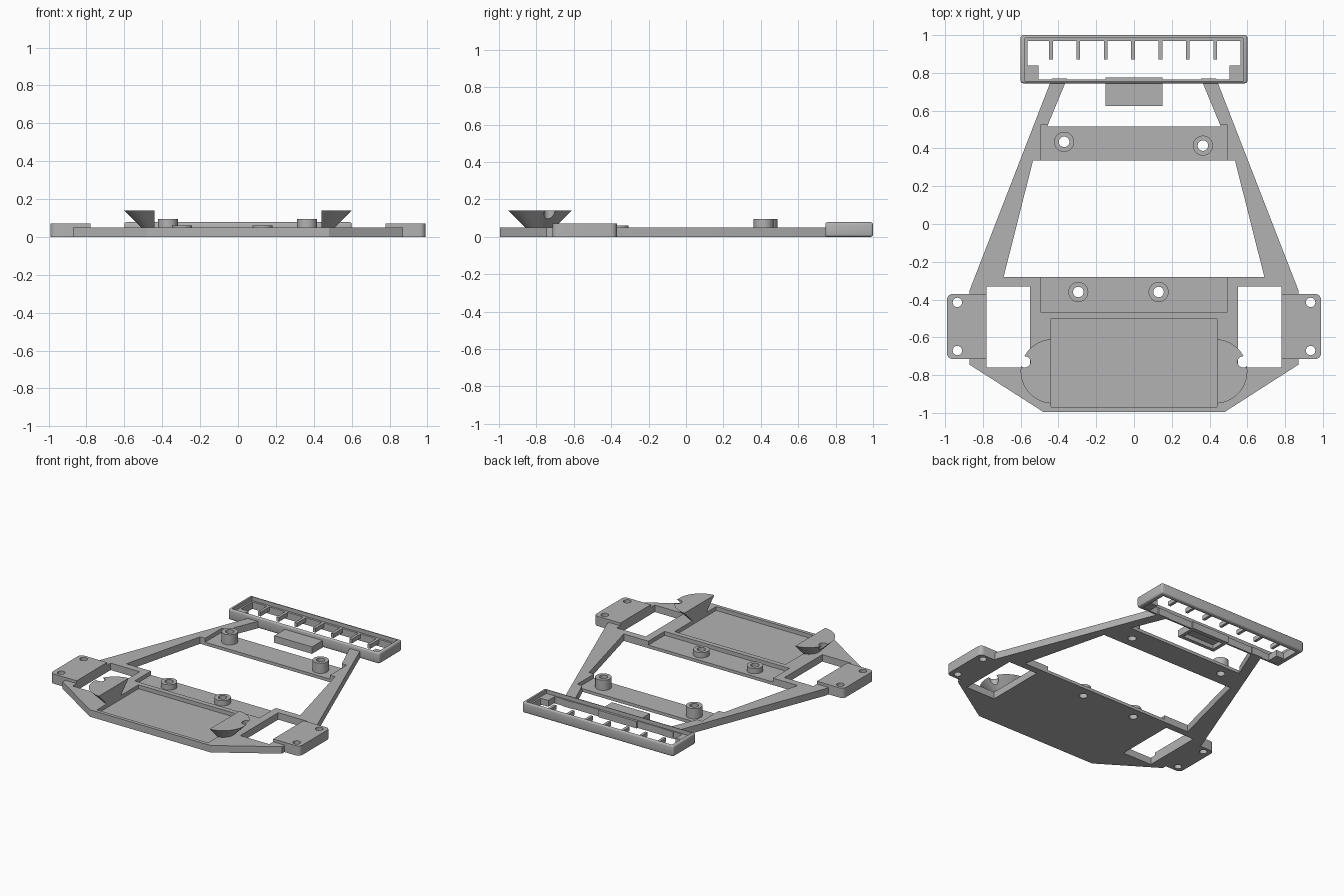
import bpy, bmesh, math

if "Cube" in bpy.data.objects:
    bpy.data.objects.remove(bpy.data.objects["Cube"])

grey = bpy.data.materials.new("plain grey")
grey.diffuse_color = (0.45, 0.45, 0.45, 1)
grey.use_nodes = True
grey.node_tree.nodes["Principled BSDF"].inputs["Base Color"].default_value = grey.diffuse_color


def finish(name, bm):
    bmesh.ops.recalc_face_normals(bm, faces=bm.faces)
    me = bpy.data.meshes.new(name)
    bm.to_mesh(me)
    bm.free()
    me.materials.append(grey)
    ob = bpy.data.objects.new(name, me)
    bpy.context.collection.objects.link(ob)
    return ob


def prism(name, pts, z0, z1):
    bm = bmesh.new()
    f = bm.faces.new([bm.verts.new((x, y, z0)) for x, y in pts])
    r = bmesh.ops.extrude_face_region(bm, geom=[f])
    for v in r["geom"]:
        if isinstance(v, bmesh.types.BMVert):
            v.co.z = z1
    return finish(name, bm)


def box(name, x0, x1, y0, y1, z0, z1, bevel=0, vertical_only=False):
    bm = bmesh.new()
    bmesh.ops.create_cube(bm, size=1)
    for v in bm.verts:
        v.co = (x1 if v.co.x > 0 else x0, y1 if v.co.y > 0 else y0, z1 if v.co.z > 0 else z0)
    if bevel:
        es = [e for e in bm.edges if not vertical_only or abs(e.verts[0].co.z - e.verts[1].co.z) > 1e-4]
        bmesh.ops.bevel(bm, geom=es, offset=bevel, segments=3, profile=0.5, affect='EDGES')
    return finish(name, bm)


def cone(name, x, y, r0, r1, z0, z1, n=40):
    bm = bmesh.new()
    bmesh.ops.create_cone(bm, cap_ends=True, segments=n, radius1=r0, radius2=r1, depth=z1 - z0)
    bmesh.ops.translate(bm, verts=bm.verts, vec=(x, y, (z0 + z1) / 2))
    return finish(name, bm)


def cut(ob, cutters):
    bpy.context.view_layer.objects.active = ob
    for c in cutters:
        m = ob.modifiers.new("cut", 'BOOLEAN')
        m.operation, m.solver, m.object = 'DIFFERENCE', 'EXACT', c
        bpy.ops.object.modifier_apply(modifier=m.name)
        bpy.data.objects.remove(c)


def mirrored(half):
    return half + [(-x, y) for x, y in reversed(half)]


def hole(x, y, r):
    return cone("hole_cutter", x, y, r, r, -0.1, 0.3, 24)


# Chassis plate with windows, recesses and screw holes
POSTS = [(-0.295, -0.36, 0.06), (0.13, -0.36, 0.06), (-0.37, 0.435, 0.095), (0.365, 0.415, 0.095)]
plate = prism("chassis_plate", mirrored([(0.48, -0.995), (0.87, -0.745), (0.87, -0.35), (0.435, 0.77)]), 0, 0.05)
cutters = [
    prism("centre_cutter", mirrored([(0.69, -0.28), (0.535, 0.335)]), -0.1, 0.2),
    prism("front_cutter", mirrored([(0.46, 0.515), (0.35, 0.78)]), -0.1, 0.2),
    box("bar_recess", -0.495, 0.495, 0.30, 0.525, 0.022, 0.2),
    box("board_recess", -0.495, 0.495, -0.465, -0.25, 0.022, 0.2),
    box("battery_recess", -0.44, 0.44, -0.97, -0.50, 0.022, 0.2),
]
for s in (-1, 1):
    a, b = sorted((s * 0.55, s * 0.78))
    cutters.append(box("window_cutter", a, b, -0.76, -0.33, -0.1, 0.2))
cutters += [hole(x, y, 0.028) for x, y, z in POSTS]
cut(plate, cutters)

# Hollow screw posts
for x, y, z in POSTS:
    post = cone("screw_post", x, y, 0.053, 0.053, 0.015, z, 32)
    cut(post, [hole(x, y, 0.028)])

for s in (-1, 1):
    # Side mounting blocks with two holes
    a, b = sorted((s * 0.78, s * 0.99))
    mount = box("side_mount", a, b, -0.715, -0.37, 0, 0.07)
    bm = bmesh.new()
    bm.from_mesh(mount.data)
    es = [e for e in bm.edges if all(abs(v.co.x) > 0.9 for v in e.verts)
          and abs(e.verts[0].co.z - e.verts[1].co.z) > 0.05]
    bmesh.ops.bevel(bm, geom=es, offset=0.03, segments=5, profile=0.5, affect='EDGES')
    bm.to_mesh(mount.data)
    bm.free()
    cut(mount, [hole(s * 0.935, y, 0.025) for y in (-0.415, -0.67)])

    # Half-cone battery guides with a wire notch
    guide = cone("half_cone_guide", s * 0.43, -0.78, 0.052, 0.17, 0.022, 0.14, 64)
    a, b = sorted((s * 0.44, s * 0.1))
    cut(guide, [box("half_cutter", a, b, -1.2, -0.4, -0.1, 0.3), hole(s * 0.578, -0.73, 0.03)])

    # Corner blocks inside the front frame
    a, b = sorted((s * 0.505, s * 0.575))
    box("frame_corner_block", a, b, 0.76, 0.84, 0.005, 0.05)

# Front frame with a stepped opening
frame = box("front_frame", -0.6, 0.6, 0.745, 1.0, 0, 0.078, 0.012)
cut(frame, [box("opening", -0.565, 0.565, 0.765, 0.97, -0.1, 0.2),
            box("step", -0.578, 0.578, 0.758, 0.985, 0.05, 0.2)])

# Comb teeth
for i in range(7):
    x = -0.44 + i * 0.145
    box("comb_tooth", x - 0.01, x + 0.01, 0.87, 0.975, 0.02, 0.05)

# Hollow tab behind the frame
tab = box("frame_tab", -0.15, 0.15, 0.625, 0.775, 0, 0.05)
cut(tab, [box("tab_cutter", -0.125, 0.125, 0.65, 0.745, -0.1, 0.03)])

# Smooth the round parts while keeping sharp edges
bpy.ops.object.select_all(action='DESELECT')
for ob in bpy.context.scene.objects:
    ob.select_set(True)
bpy.context.view_layer.objects.active = plate
bpy.ops.object.shade_smooth_by_angle(angle=math.radians(30))
